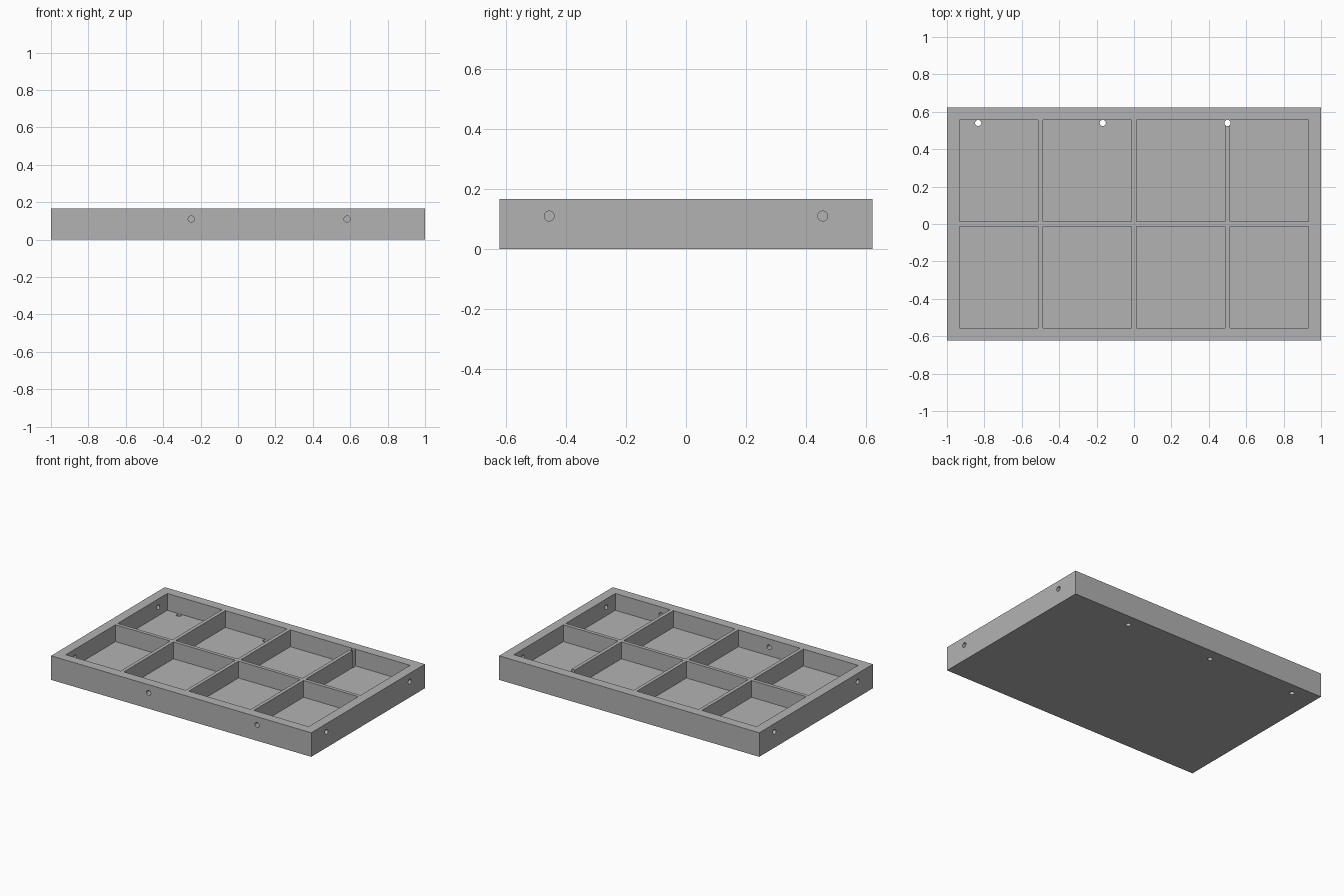
import bpy
import bmesh
from math import radians
from mathutils import Matrix, Vector

cube = bpy.data.objects.get("Cube")
if cube:
    bpy.data.objects.remove(cube, do_unlink=True)

HALF_X, HALF_Y, HEIGHT = 1.0, 0.624, 0.167
WALL, DIVIDER, FLOOR = 0.067, 0.025, 0.05
HOLE_R, HOLE_Z = 0.0165, 0.11

grey = bpy.data.materials.new("matte grey")
grey.use_nodes = True
grey.diffuse_color = (0.448, 0.448, 0.448, 1)
grey.node_tree.nodes["Principled BSDF"].inputs["Base Color"].default_value = grey.diffuse_color


def add_box(bm, low, high):
    low, high = Vector(low), Vector(high)
    size = Matrix.Diagonal((*(high - low), 1))
    bmesh.ops.create_cube(bm, size=1, matrix=Matrix.Translation((low + high) / 2) @ size)


def add_hole(bm, centre, axis, length):
    turn = Vector(axis).to_track_quat('Z', 'Y').to_matrix().to_4x4()
    bmesh.ops.create_cone(bm, cap_ends=True, segments=32, radius1=HOLE_R, radius2=HOLE_R,
                          depth=length, matrix=Matrix.Translation(centre) @ turn)


def make_object(name, bm):
    mesh = bpy.data.meshes.new(name)
    bm.to_mesh(mesh)
    bm.free()
    mesh.materials.append(grey)
    obj = bpy.data.objects.new(name, mesh)
    bpy.context.collection.objects.link(obj)
    return obj


# Solid slab
bm = bmesh.new()
add_box(bm, (-HALF_X, -HALF_Y, 0), (HALF_X, HALF_Y, HEIGHT))
tray = make_object("compartment_tray", bm)

# Eight compartments, four across and two deep
inner_x, inner_y, gap = HALF_X - WALL, HALF_Y - WALL, DIVIDER / 2
columns = [(-inner_x, -0.5 - gap), (-0.5 + gap, -gap), (gap, 0.5 - gap), (0.5 + gap, inner_x)]
rows = [(-inner_y, -gap), (gap, inner_y)]
bm = bmesh.new()
for x0, x1 in columns:
    for y0, y1 in rows:
        add_box(bm, (x0, y0, FLOOR), (x1, y1, HEIGHT + 0.1))
pockets = make_object("compartment_cutter", bm)

# Screw holes through the end walls, front wall and floor
bm = bmesh.new()
for side in (-1, 1):
    for y in (-0.457, 0.457):
        add_hole(bm, (side * (HALF_X - WALL / 2), y, HOLE_Z), (1, 0, 0), WALL + 0.04)
for x in (-0.25, 0.583):
    add_hole(bm, (x, -HALF_Y + WALL / 2, HOLE_Z), (0, 1, 0), WALL + 0.04)
for x in (-0.833, -0.167, 0.5):
    add_hole(bm, (x, 0.54, HEIGHT / 2), (0, 0, 1), HEIGHT + 0.1)
holes = make_object("screw_hole_cutter", bm)

for cutter in (pockets, holes):
    cutter.hide_render = True
    cut = tray.modifiers.new(cutter.name, 'BOOLEAN')
    cut.operation = 'DIFFERENCE'
    cut.solver = 'EXACT'
    cut.object = cutter

# Keep the finished cut shape and drop the cutters
bpy.context.view_layer.update()
graph = bpy.context.evaluated_depsgraph_get()
result = bpy.data.meshes.new_from_object(tray.evaluated_get(graph))
tray.modifiers.clear()
tray.data = result
result.materials.clear()
result.materials.append(grey)
for face in result.polygons:
    face.material_index = 0
for cutter in (pockets, holes):
    bpy.data.objects.remove(cutter, do_unlink=True)

bpy.ops.object.select_all(action='DESELECT')
bpy.context.view_layer.objects.active = tray
tray.select_set(True)
bpy.ops.object.shade_smooth_by_angle(angle=radians(30))
